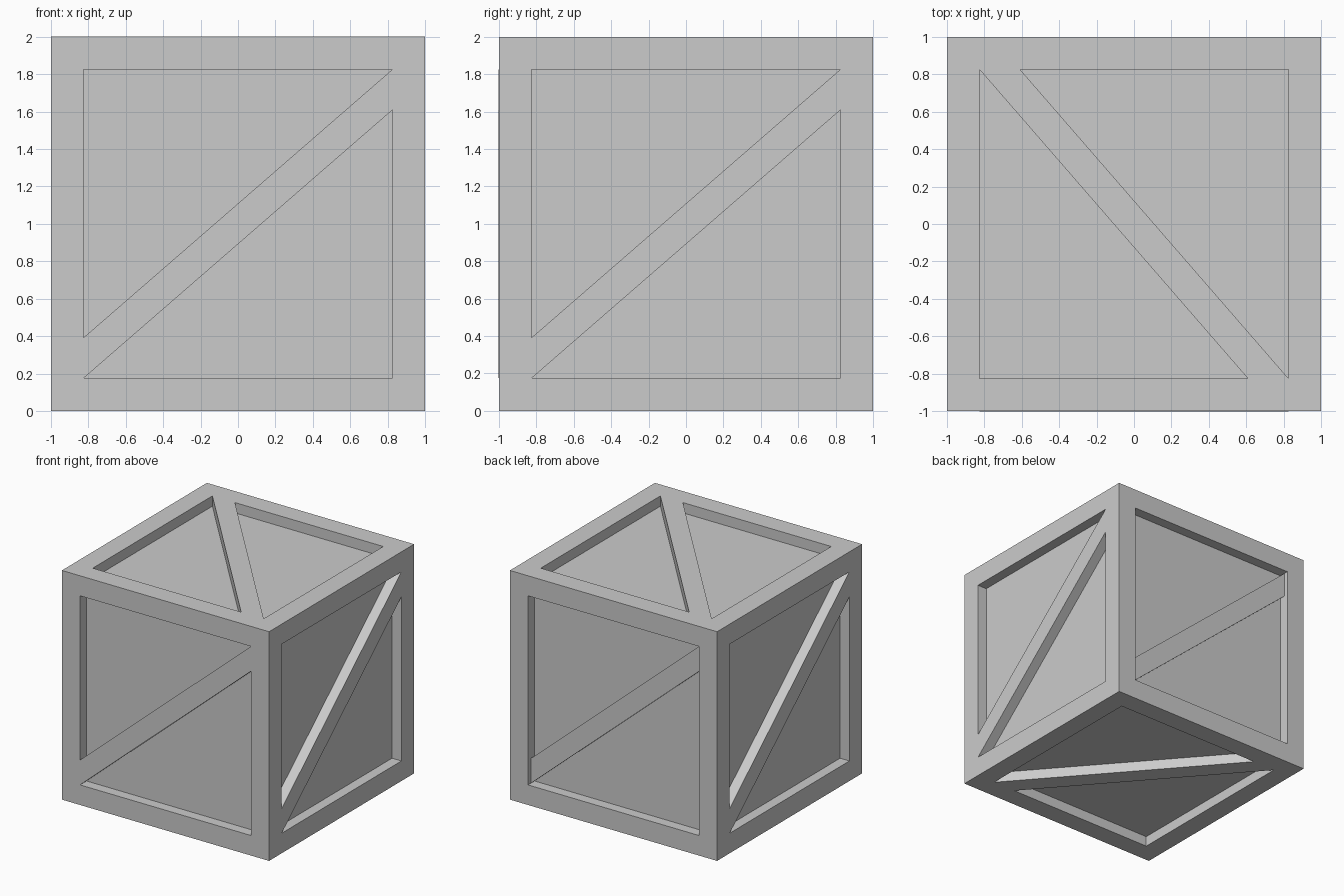
import bpy, bmesh
from mathutils import Vector

if "Cube" in bpy.data.objects:
    bpy.data.objects.remove(bpy.data.objects["Cube"])

FRAME = 0.175     # width of the frame boards
DEPTH = 0.09      # how far the panels sit back
W = 0.217         # brace width measured along the frame
H = 1 - FRAME     # half size of the panel opening


def add_object(name, bm):
    bmesh.ops.recalc_face_normals(bm, faces=bm.faces)
    mesh = bpy.data.meshes.new(name)
    bm.to_mesh(mesh)
    bm.free()
    obj = bpy.data.objects.new(name, mesh)
    bpy.context.collection.objects.link(obj)
    return obj


# Crate body: cube with every face inset and pushed inwards
bm = bmesh.new()
bmesh.ops.create_cube(bm, size=2)
panels = list(bm.faces)
bmesh.ops.inset_individual(bm, faces=panels, thickness=FRAME, use_even_offset=True)
for f in bmesh.ops.extrude_discrete_faces(bm, faces=panels)["faces"]:
    f.normal_update()
    bmesh.ops.translate(bm, verts=f.verts, vec=f.normal * -DEPTH)
bmesh.ops.translate(bm, verts=bm.verts, vec=(0, 0, 1))
add_object("crate_body", bm)


# Diagonal brace: parallelogram prism on one side of the crate
def brace(name, u, v, n, level):
    u, v, n = Vector(u), Vector(v), Vector(n)
    bm = bmesh.new()
    outline = [(-H, -H), (H, H - W), (H, H), (-H, -H + W)]
    base = Vector((0, 0, 1)) + n * (1 - DEPTH)
    face = bm.faces.new([bm.verts.new(base + u * a + v * b) for a, b in outline])
    ext = bmesh.ops.extrude_face_region(bm, geom=[face], use_keep_orig=True)["geom"]
    moved = [g for g in ext if isinstance(g, bmesh.types.BMVert)]
    bmesh.ops.translate(bm, verts=moved, vec=n * (level - 1 + DEPTH))
    add_object(name, bm)


X, Y, Z = (1, 0, 0), (0, 1, 0), (0, 0, 1)
NX, NY, NZ = (-1, 0, 0), (0, -1, 0), (0, 0, -1)
brace("front_brace", X, Z, NY, 1.002)   # stands very slightly proud
brace("back_brace", NX, Z, Y, 0.96)     # set back from the frame
brace("right_brace", Y, Z, X, 1.0)
brace("left_brace", NY, Z, NX, 1.0)
brace("top_brace", NY, X, Z, 1.0)
brace("bottom_brace", NY, X, NZ, 1.0)
